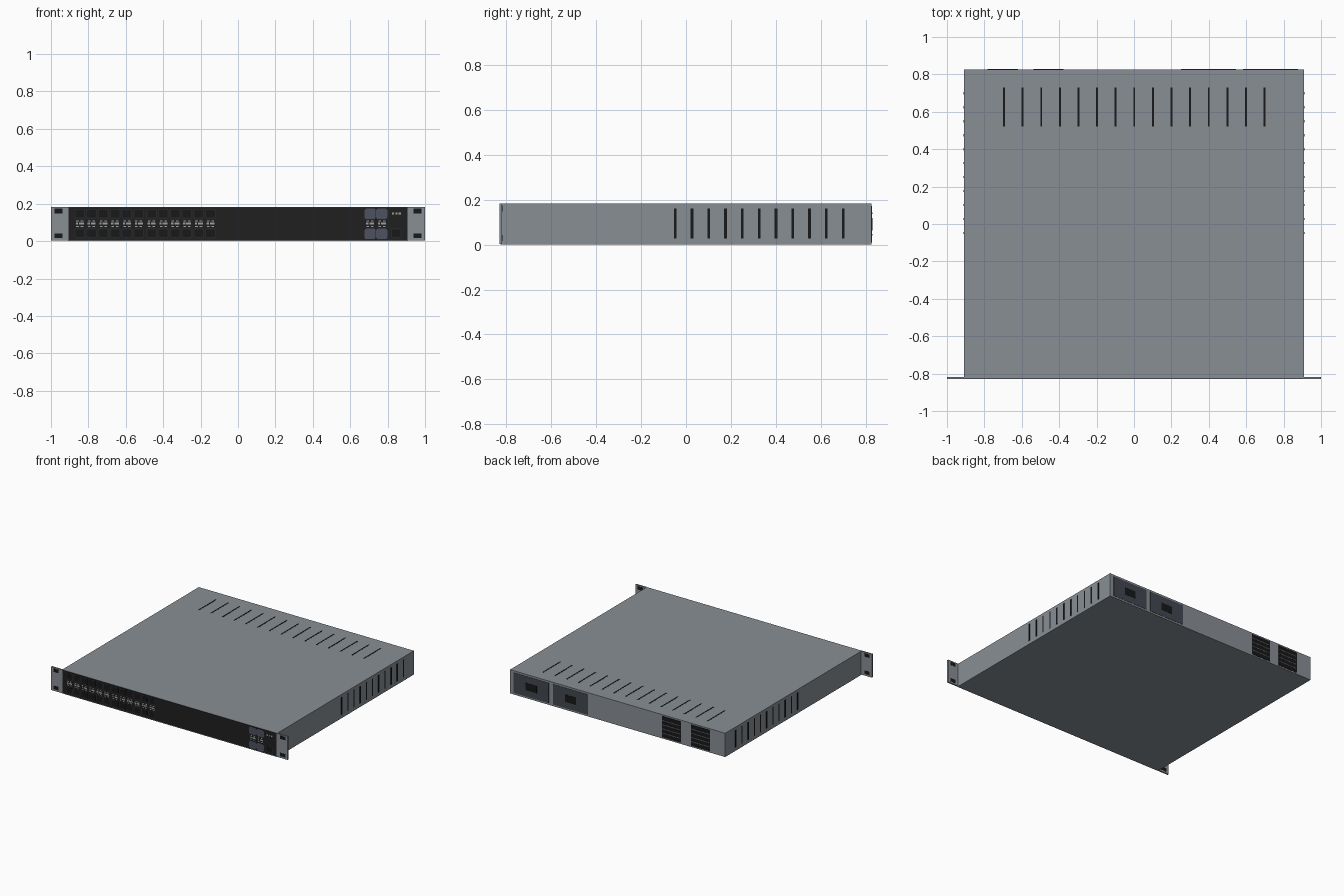
import bpy, bmesh
from mathutils import Vector

if "Cube" in bpy.data.objects:
    bpy.data.objects.remove(bpy.data.objects["Cube"])

W, D, H = 0.91, 0.826, 0.182      # chassis half width, half depth, height
F = -D                            # front plane


def material(name, rgb):
    m = bpy.data.materials.new(name)
    m.diffuse_color = (*rgb, 1)
    m.use_nodes = True
    m.node_tree.nodes["Principled BSDF"].inputs["Base Color"].default_value = m.diffuse_color
    return m


GREY = material("chassis grey", (0.25, 0.275, 0.30))
BLACK = material("panel black", (0.014, 0.014, 0.015))
PORT = material("port black", (0.019, 0.020, 0.021))
HOLE = material("opening black", (0.009, 0.009, 0.010))
CAGE = material("cage steel", (0.075, 0.085, 0.115))
SLATE = material("supply slate", (0.055, 0.062, 0.078))
LAMP = material("lamp grey", (0.36, 0.37, 0.37))
BAR = material("grille bar grey", (0.10, 0.105, 0.115))


def finish(name, bm, mat):
    bmesh.ops.recalc_face_normals(bm, faces=bm.faces)
    me = bpy.data.meshes.new(name)
    bm.to_mesh(me)
    bm.free()
    me.materials.append(mat)
    ob = bpy.data.objects.new(name, me)
    bpy.context.collection.objects.link(ob)
    return ob


def boxes(name, mat, items):
    """Boxes given as x0, x1, y0, y1, z0, z1."""
    bm = bmesh.new()
    for x0, x1, y0, y1, z0, z1 in items:
        vs = bmesh.ops.create_cube(bm, size=1)["verts"]
        for v in vs:
            v.co = Vector(((x0 + x1) / 2 + v.co.x * (x1 - x0),
                           (y0 + y1) / 2 + v.co.y * (y1 - y0),
                           (z0 + z1) / 2 + v.co.z * (z1 - z0)))
    return finish(name, bm, mat)


def chamfered(name, mat, items, y0, y1, c):
    """Plates facing the front with cut corners, given as x, z, half w, half h."""
    bm = bmesh.new()
    for x, z, w, h in items:
        pts = [(-w + c, -h), (w - c, -h), (w, -h + c), (w, h - c),
               (w - c, h), (-w + c, h), (-w, h - c), (-w, -h + c)]
        face = bm.faces.new([bm.verts.new((x + a, y0, z + b)) for a, b in pts])
        ext = bmesh.ops.extrude_face_region(bm, geom=[face])["geom"]
        for v in ext:
            if isinstance(v, bmesh.types.BMVert):
                v.co.y = y1
    return finish(name, bm, mat)


# chassis and rack ears
boxes("chassis", GREY, [(-W, W, -D, D, 0, H)])
ear_bits, ear_holes = [], []
for s in (-1, 1):
    a, b = sorted((s * 0.905, s * 1.0))
    ear_bits.append((a, b, F - 0.003, F + 0.008, 0.003, H))
    a, b = sorted((s * 0.937, s * 0.981))
    for z in (0.029, 0.161):
        ear_holes.append((a, b, F - 0.004, F + 0.009, z - 0.013, z + 0.013))
boxes("rack_ears", GREY, ear_bits)
boxes("ear_slots", HOLE, ear_holes)

# front panel
boxes("front_panel", BLACK, [(-0.905, 0.905, F - 0.002, F, 0.006, H - 0.001)])

# copper ports: two groups of six columns, two rows
columns = [-0.846 + 0.063 * i + (0.006 if i > 5 else 0) for i in range(12)]
rows = (0.042, 0.146)
ports = [(x, z, 0.029, 0.027) for x in columns for z in rows] + [(0.847, 0.042, 0.028, 0.027)]
chamfered("copper_ports", PORT, ports, F - 0.001, F - 0.003, 0.005)
chamfered("copper_openings", HOLE, [(x, z, 0.023, 0.020) for x, z, _, _ in ports],
          F - 0.002, F - 0.0036, 0.004)

# uplink cages
cage_columns = [0.706, 0.769]
cages = [(x, z, 0.030, 0.028) for x in cage_columns for z in (0.039, 0.146)]
chamfered("uplink_cages", CAGE, cages, F - 0.001, F - 0.0035, 0.008)

# status lamps between the port rows, and system lamps
lamps = []
for x in columns + cage_columns:
    for z in (0.079, 0.108):
        for dx in (-0.012, 0.012):
            lamps.append((x + dx - 0.007, x + dx + 0.007, F - 0.003, F - 0.001, z - 0.003, z + 0.003))
    for dx, w in ((-0.015, 0.006), (0.009, 0.013)):
        lamps.append((x + dx - w, x + dx + w, F - 0.003, F - 0.001, 0.088, 0.099))
for i in range(3):
    x = 0.829 + 0.018 * i
    lamps.append((x - 0.006, x + 0.006, F - 0.003, F - 0.001, 0.142, 0.153))
boxes("status_lamps", LAMP, lamps)

# vent slots on the sides and top
side = []
for i in range(11):
    y = -0.048 + 0.0747 * i
    for s in (-1, 1):
        a, b = sorted((s * (W - 0.002), s * (W + 0.002)))
        side.append((a, b, y - 0.006, y + 0.006, 0.028, 0.160))
boxes("side_vents", HOLE, side)
boxes("top_vents", HOLE, [(-0.70 + 0.0995 * i, -0.69 + 0.0995 * i, 0.52, 0.73, H - 0.002, H + 0.001)
                          for i in range(15)])

# power supplies with sockets on the back
supplies = (0.73, 0.398)
boxes("power_supplies", SLATE, [(x - 0.148, x + 0.148, D - 0.002, D + 0.002, 0.013, 0.168) for x in supplies])
boxes("power_sockets", HOLE, [(x - 0.047, x + 0.047, D, D + 0.0035, 0.062, 0.118) for x in supplies])

# fan outlets with grille bars
fans = (-0.457, -0.702)
boxes("fan_outlets", HOLE, [(x - 0.081, x + 0.081, D - 0.002, D + 0.002, 0.010, 0.172) for x in fans])
boxes("fan_grilles", BAR, [(x - 0.078, x + 0.078, D, D + 0.003, z - 0.003, z + 0.003)
                           for x in fans for z in (0.043, 0.075, 0.107, 0.139)])
